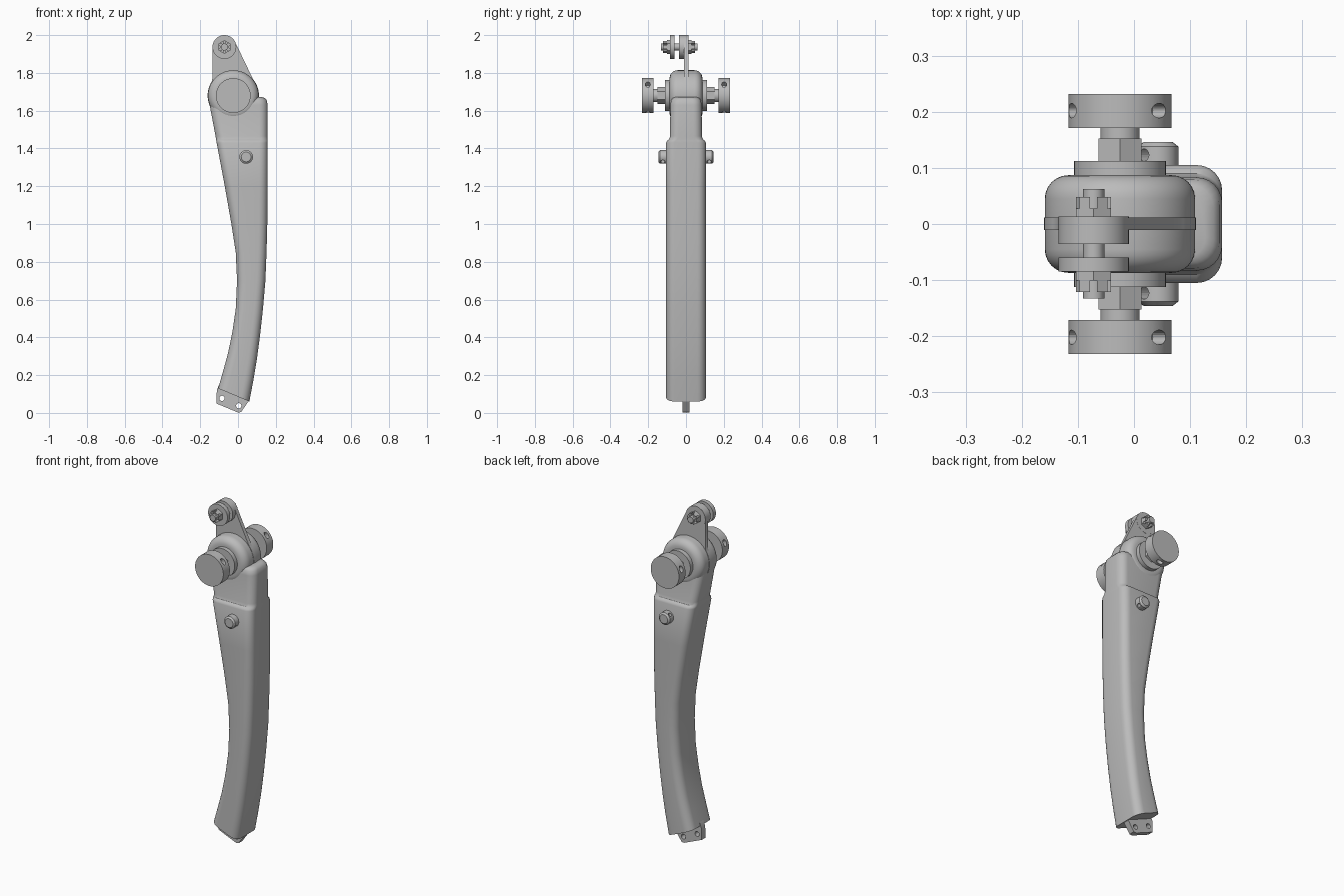
import bpy, bmesh, math
from mathutils import Vector, Matrix

cube = bpy.data.objects.get("Cube")
if cube:
    bpy.data.objects.remove(cube)

grey = bpy.data.materials.new("plain grey")
grey.use_nodes = True
grey.diffuse_color = (0.5, 0.5, 0.5, 1)
grey.node_tree.nodes["Principled BSDF"].inputs["Base Color"].default_value = (0.5, 0.5, 0.5, 1)

HUB = (-0.025, 1.68)
EYE = (-0.072, 1.937)
PIN = (0.043, 1.355)


def finish(name, bm, cutter=False):
    bmesh.ops.recalc_face_normals(bm, faces=bm.faces)
    mesh = bpy.data.meshes.new(name)
    bm.to_mesh(mesh)
    bm.free()
    mesh.materials.append(grey)
    obj = bpy.data.objects.new(name, mesh)
    bpy.context.collection.objects.link(obj)
    if cutter:
        obj.hide_render = True
        obj.hide_set(True)
        return obj
    bpy.ops.object.select_all(action='DESELECT')
    obj.select_set(True)
    bpy.context.view_layer.objects.active = obj
    bpy.ops.object.shade_smooth_by_angle(angle=math.radians(35))
    return obj


def cut(obj, cutter):
    mod = obj.modifiers.new("cut", 'BOOLEAN')
    mod.object = cutter
    mod.operation = 'DIFFERENCE'
    mod.solver = 'EXACT'


def add_disc(bm, centre, y0, y1, radius, sides=40, tip=None):
    """Cylinder along y, optionally tapering to another radius."""
    turn = Matrix.Rotation(-math.pi / 2, 4, 'X')
    place = Matrix.Translation((centre[0], (y0 + y1) / 2, centre[1]))
    bmesh.ops.create_cone(bm, cap_ends=True, segments=sides, radius1=radius,
                          radius2=radius if tip is None else tip,
                          depth=y1 - y0, matrix=place @ turn)


def disc(name, centre, y0, y1, radius, sides=40, bevel=0.0):
    bm = bmesh.new()
    add_disc(bm, centre, y0, y1, radius, sides)
    if bevel:
        rims = [e for e in bm.edges if abs(e.verts[0].co.y - e.verts[1].co.y) < 1e-4]
        bmesh.ops.bevel(bm, geom=rims, offset=bevel, segments=6, profile=0.5, affect='EDGES')
    return finish(name, bm)


def plate(name, points, y0, y1):
    bm = bmesh.new()
    face = bm.faces.new([bm.verts.new((x, y0, z)) for x, z in points])
    new = bmesh.ops.extrude_face_region(bm, geom=[face])["geom"]
    bmesh.ops.translate(bm, vec=(0, y1 - y0, 0),
                        verts=[v for v in new if isinstance(v, bmesh.types.BMVert)])
    return finish(name, bm)


def arc(centre, radius, start, end, steps):
    angles = [math.radians(start + (end - start) * i / steps) for i in range(steps + 1)]
    return [(centre[0] + radius * math.cos(a), centre[1] + radius * math.sin(a)) for a in angles]


def section(z, left, right, depth, slope):
    """Rounded rectangle across the leg, tilted by slope."""
    r = min(0.045, depth * 0.6)
    mid = (left + right) / 2
    ring = []
    for sx, sy, start in ((1, 1, 0), (-1, 1, 90), (-1, -1, 180), (1, -1, 270)):
        corner = ((right - r) if sx > 0 else (left + r), sy * (depth - r))
        ring += arc(corner, r, start, start + 90, 6)
    return [(x, y, z + slope * (x - mid)) for x, y in ring]


# Leg shell: lofted cross-sections, with a step where it narrows near the hub
sections = [(0.095, -0.105, 0.06, 0.105, -0.42), (0.2, -0.078, 0.082, 0.105, -0.3),
            (0.3, -0.053, 0.1, 0.105, -0.2), (0.42, -0.03, 0.117, 0.105, -0.1),
            (0.55, -0.012, 0.132, 0.105, 0), (0.7, -0.005, 0.145, 0.105, 0),
            (0.85, -0.012, 0.151, 0.105, 0), (1.0, -0.035, 0.155, 0.105, 0),
            (1.2, -0.07, 0.157, 0.105, 0), (1.43, -0.113, 0.157, 0.105, 0),
            (1.441, -0.115, 0.157, 0.1, 0), (1.448, -0.116, 0.157, 0.09, 0),
            (1.465, -0.119, 0.157, 0.084, 0), (1.63, -0.15, 0.157, 0.083, 0),
            (1.655, -0.145, 0.152, 0.079, 0), (1.667, -0.135, 0.142, 0.07, 0),
            (1.672, -0.12, 0.127, 0.06, 0)]
bm = bmesh.new()
rings = [[bm.verts.new(p) for p in section(*s)] for s in sections]
for low, high in zip(rings, rings[1:]):
    for i in range(len(low)):
        j = (i + 1) % len(low)
        bm.faces.new((low[i], low[j], high[j], high[i]))
bm.faces.new(rings[0])
bm.faces.new(rings[-1])
finish("leg_shell", bm)

# Rounded hub at the top of the leg
disc("hub", HUB, -0.087, 0.087, 0.134, 56, 0.042)

# Upper lever plate, running round the hub and up to the eye
plate("lever_plate", arc(EYE, 0.063, 20, 180, 20) + arc(HUB, 0.136, 145, 400, 40), -0.011, 0.012)
disc("lever_boss", EYE, -0.036, 0.013, 0.063)
disc("lever_washer", EYE, -0.085, -0.06, 0.063)
disc("lever_bolt", EYE, -0.133, 0.062, 0.019, 12)

# Slotted nuts on both ends of the lever bolt
for side, inner, label in ((1, 0.012, "rear"), (-1, 0.085, "front")):
    y0, y1 = sorted((side * inner, side * (inner + 0.036)))
    nut = disc(label + "_lever_nut", EYE, y0, y1, 0.036, 6)
    bm = bmesh.new()
    for k in range(3):
        bmesh.ops.create_cube(bm, size=1, matrix=Matrix.Translation((EYE[0], side * (inner + 0.03), EYE[1]))
                              @ Matrix.Rotation(math.radians(60 * k + 30), 4, 'Y')
                              @ Matrix.Diagonal((0.1, 0.028, 0.012, 1)))
    slots = finish(label + "_nut_slots", bm, True)
    cut(nut, slots)
    nut.modifiers["cut"].use_self = True

# Mirrored axle parts and side pins
for side, label in ((1, "rear"), (-1, "front")):
    def span(a, b):
        return sorted((side * a, side * b))

    disc(label + "_hub_flange", HUB, *span(0.07, 0.112), 0.082)
    disc(label + "_axle_nut", HUB, *span(0.11, 0.152), 0.044, 6)
    disc(label + "_axle", HUB, *span(0.11, 0.175), 0.035)
    knob = disc(label + "_axle_knob", HUB, *span(0.171, 0.232), 0.092, 56)

    # Three oval sockets round the knob rim
    bm = bmesh.new()
    for degrees in (40, 160, 280):
        spin = Matrix.Rotation(math.radians(90 - degrees), 4, 'Y')
        place = Matrix.Translation((HUB[0], side * 0.202, HUB[1])) @ spin
        bmesh.ops.create_cone(bm, cap_ends=True, segments=20, radius1=0.013, radius2=0.013, depth=0.06,
                              matrix=place @ Matrix.Translation((0, 0, 0.09)) @ Matrix.Diagonal((1.5, 1, 1, 1)))
    cut(knob, finish(label + "_knob_sockets", bm, True))

    # Side pin with a cross hole
    bm = bmesh.new()
    add_disc(bm, PIN, *span(0.09, 0.138), 0.036, 24)
    pin = finish(label + "_side_pin", bm)
    bm = bmesh.new()
    tips = (0.036, 0.026) if side > 0 else (0.026, 0.036)
    add_disc(bm, PIN, *span(0.138, 0.146), tips[0], 24, tips[1])
    finish(label + "_pin_cap", bm)
    bm = bmesh.new()
    bmesh.ops.create_cone(bm, cap_ends=True, segments=16, radius1=0.011, radius2=0.011, depth=0.1,
                          matrix=Matrix.Translation((PIN[0], side * 0.123, PIN[1]))
                          @ Matrix.Rotation(math.radians(135), 4, 'Y'))
    cut(pin, finish(label + "_pin_hole", bm, True))

# Foot tab with two through holes
foot = plate("foot_tab", [(-0.1, 0.15), (-0.112, 0.12), (-0.115, 0.05), (0.0, 0.002),
                          (0.016, 0.004), (0.055, 0.06), (0.04, 0.1)], -0.018, 0.018)
bm = bmesh.new()
for hole in ((-0.085, 0.077), (0.004, 0.038)):
    add_disc(bm, hole, -0.05, 0.05, 0.014, 20)
cut(foot, finish("foot_holes", bm, True))
